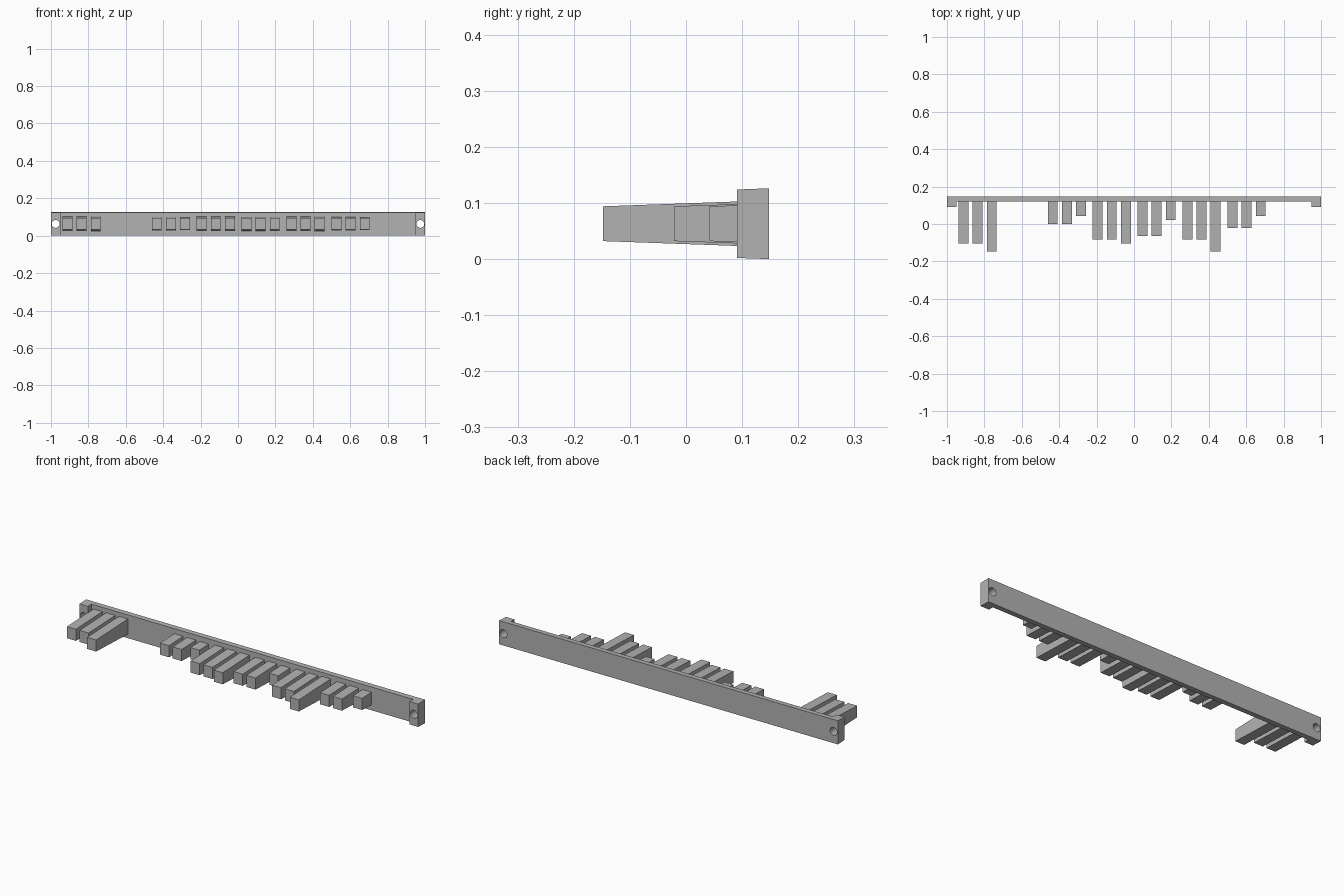
import bpy
import bmesh
import math

cube = bpy.data.objects.get("Cube")
if cube:
    bpy.data.objects.remove(cube, do_unlink=True)

MID_Z = 0.063     # height of the centre line
DRAFT = 0.036     # taper of top and bottom faces, towards the front
BACK, PLATE_FRONT, BLOCK_FRONT = 0.148, 0.12, 0.091

grey = bpy.data.materials.new("plain_grey")
grey.use_nodes = True
colour = (0.45, 0.45, 0.45, 1)
grey.diffuse_color = colour
grey.node_tree.nodes["Principled BSDF"].inputs["Base Color"].default_value = colour


def drafted_prism(name, outline, tip_half):
    """Extrude an xy outline up and down, growing thicker towards the back."""
    tip_y = min(y for x, y in outline)
    bm = bmesh.new()
    rings = []
    for side in (-1, 1):
        rings.append([bm.verts.new((x, y, MID_Z + side * (tip_half + DRAFT * (y - tip_y))))
                      for x, y in outline])
    low, high = rings
    bm.faces.new(low)
    bm.faces.new(high)
    n = len(outline)
    for i in range(n):
        j = (i + 1) % n
        bm.faces.new((low[i], low[j], high[j], high[i]))
    bmesh.ops.recalc_face_normals(bm, faces=bm.faces)
    mesh = bpy.data.meshes.new(name)
    bm.to_mesh(mesh)
    bm.free()
    mesh.materials.append(grey)
    obj = bpy.data.objects.new(name, mesh)
    bpy.context.collection.objects.link(obj)
    return obj


# Back rail with a forward block at each end
half = [(1, BACK), (1, BLOCK_FRONT), (0.95, BLOCK_FRONT), (0.95, PLATE_FRONT)]
rail = drafted_prism("mounting_rail", half + [(-x, y) for x, y in reversed(half)], 0.061)

# Screw holes through the end blocks
for side, label in ((-1, "right"), (1, "left")):
    bpy.ops.mesh.primitive_cylinder_add(vertices=24, radius=0.021, depth=0.2,
                                        location=(side * 0.975, 0.12, MID_Z),
                                        rotation=(math.pi / 2, 0, 0))
    cutter = bpy.context.object
    cutter.name = label + "_hole_cutter"
    cutter.data.materials.append(grey)
    cutter.hide_render = True
    cutter.hide_set(True)
    cutter.display_type = 'WIRE'
    cut = rail.modifiers.new(label + "_screw_hole", 'BOOLEAN')
    cut.object = cutter
    cut.solver = 'EXACT'

# Apply the holes and drop the cutters
bpy.context.view_layer.objects.active = rail
for mod in list(rail.modifiers):
    cutter = mod.object
    bpy.ops.object.modifier_apply(modifier=mod.name)
    bpy.data.objects.remove(cutter, do_unlink=True)

# Tapered fingers in groups of three: group start -> y of each tip
BAR_WIDTH, PITCH = 0.053, 0.0755
groups = {
    -0.938: (-0.104, -0.104, -0.148),
    -0.461: (0.0, 0.0, 0.042),
    -0.221: (-0.083, -0.083, -0.104),
    0.019: (-0.063, -0.063, 0.021),
    0.259: (-0.083, -0.083, -0.148),
    0.5: (-0.021, -0.021, 0.042),
}
for g, (start, tips) in enumerate(groups.items(), 1):
    for i, tip in enumerate(tips):
        a = start + i * PITCH
        b = a + BAR_WIDTH
        root = PLATE_FRONT + 0.004
        drafted_prism(f"finger_{g}_{i + 1}", [(a, tip), (b, tip), (b, root), (a, root)], 0.031)
